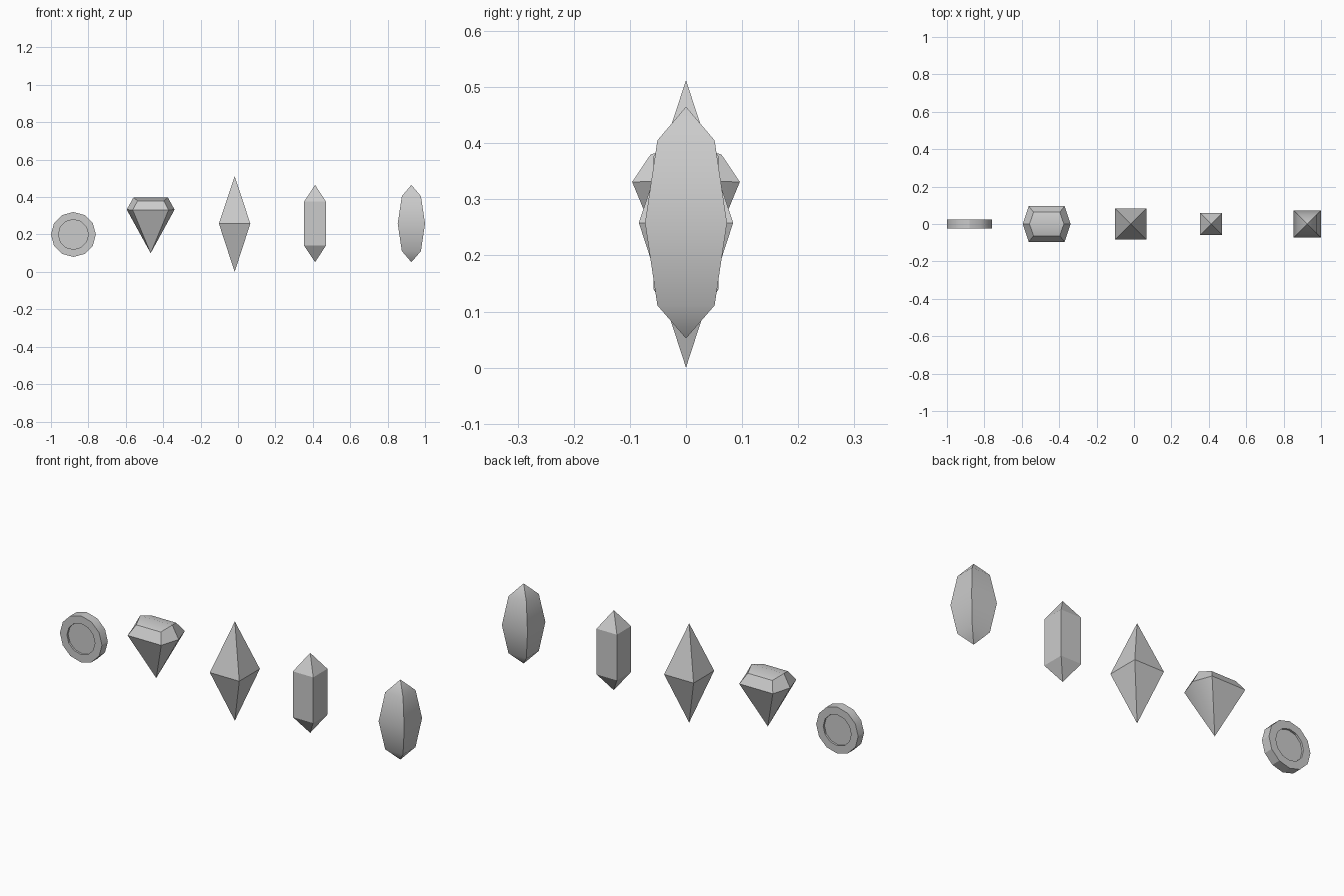
import bpy, bmesh, math

if "Cube" in bpy.data.objects:
    bpy.data.objects.remove(bpy.data.objects["Cube"])

grey = bpy.data.materials.new("pale_grey")
grey.diffuse_color = (0.6, 0.6, 0.6, 1)
grey.use_nodes = True
grey.node_tree.nodes["Principled BSDF"].inputs["Base Color"].default_value = grey.diffuse_color


def loft(name, x, rings, smooth=None):
    """Skin a stack of rings (lists of points); a one-point ring is a tip."""
    bm = bmesh.new()
    loops = [[bm.verts.new(p) for p in ring] for ring in rings]
    for a, b in zip(loops, loops[1:]):
        n = max(len(a), len(b))
        for i in range(n):
            j = (i + 1) % n
            quad = [a[i % len(a)], a[j % len(a)], b[j % len(b)], b[i % len(b)]]
            bm.faces.new(list(dict.fromkeys(quad)))
    for end in (loops[0], loops[-1]):
        if len(end) > 2:
            bm.faces.new(end)
    bmesh.ops.recalc_face_normals(bm, faces=bm.faces)
    mesh = bpy.data.meshes.new(name)
    bm.to_mesh(mesh)
    bm.free()
    mesh.materials.append(grey)
    ob = bpy.data.objects.new(name, mesh)
    ob.location.x = x
    bpy.context.collection.objects.link(ob)
    if smooth:
        bpy.ops.object.select_all(action='DESELECT')
        ob.select_set(True)
        bpy.context.view_layer.objects.active = ob
        bpy.ops.object.shade_smooth_by_angle(angle=math.radians(smooth))
    return ob


def square(r, z):
    if r == 0:
        return [(0, 0, z)]
    return [(-r, -r, z), (r, -r, z), (r, r, z), (-r, r, z)]


def hexagon(tip, corner, y, z_tip, z_corner):
    return [(tip, 0, z_tip), (corner, y, z_corner), (-corner, y, z_corner),
            (-tip, 0, z_tip), (-corner, -y, z_corner), (corner, -y, z_corner)]


def disc(r, y, z=0.2, n=12):
    return [(r * math.cos(math.tau * i / n), y, z + r * math.sin(math.tau * i / n))
            for i in range(n)]


# Coin with a recessed face on both sides
loft("coin", -0.88, [disc(0.08, -0.014), disc(0.08, -0.024), disc(0.12, -0.024),
                     disc(0.12, 0.024), disc(0.08, 0.024), disc(0.08, 0.014)], 30)

# Cut gem: pointed base, girdle, crown and a slightly ridged table
gem = loft("cut_gem", -0.467, [[(0, 0, 0.1)],
                               hexagon(0.128, 0.096, 0.096, 0.333, 0.331),
                               hexagon(0.092, 0.07, 0.063, 0.398, 0.38)], 38)
bm = bmesh.new()
bm.from_mesh(gem.data)
tips = [v for v in bm.verts if v.co.z > 0.39]
bmesh.ops.connect_verts(bm, verts=tips)
bm.to_mesh(gem.data)
bm.free()

# Double pyramid
loft("double_pyramid", -0.018, [square(0, 0), square(0.084, 0.258), square(0, 0.512)])

# Straight crystal column with pointed ends
loft("column_crystal", 0.412, [square(0, 0.052), square(0.058, 0.14),
                               square(0.058, 0.376), square(0, 0.465)])

# Bulging crystal, softly rounded along its height
loft("bulging_crystal", 0.927, [square(0, 0.052), square(0.051, 0.111),
                                square(0.073, 0.258), square(0.051, 0.405),
                                square(0, 0.465)], 40)
